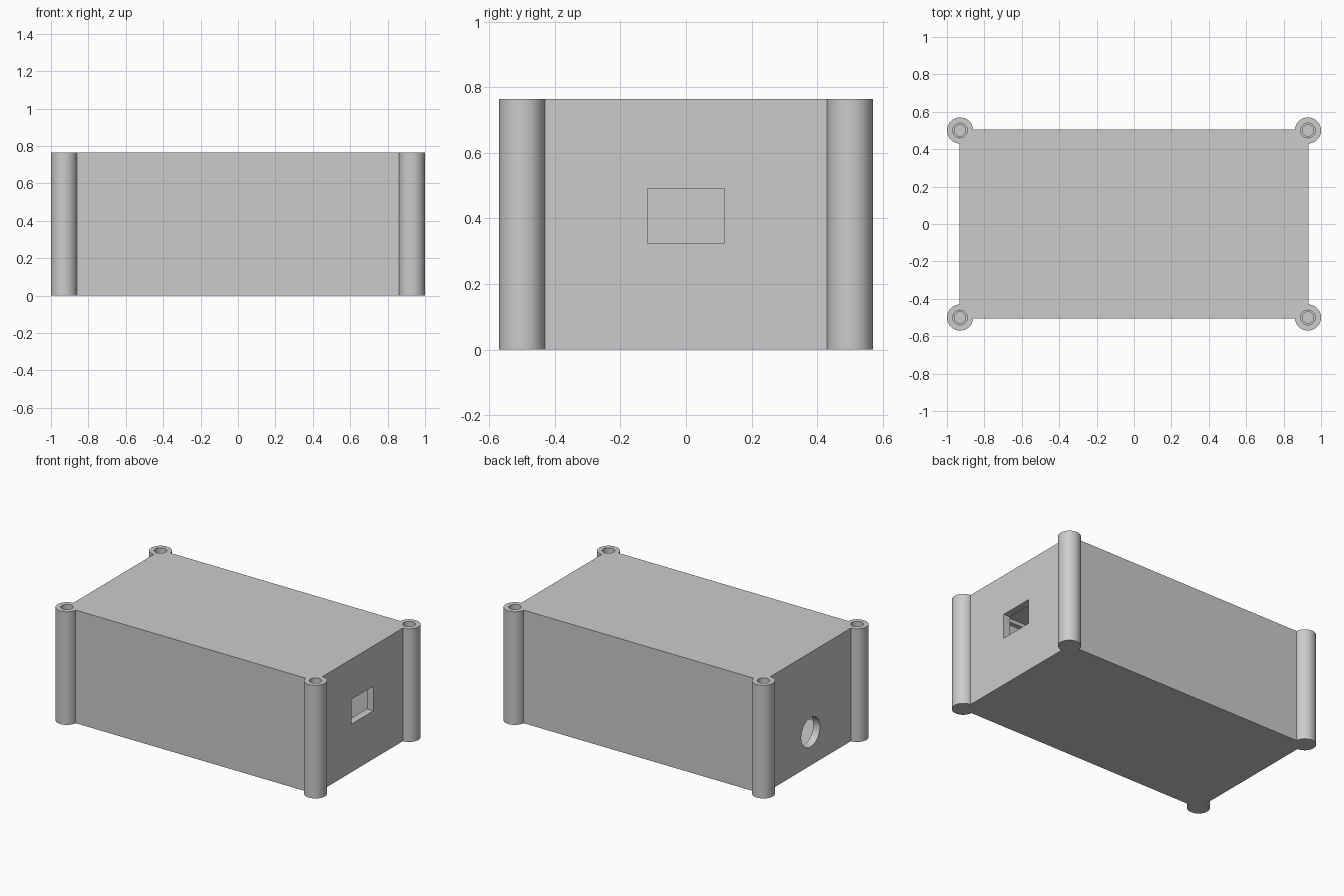
import bpy
import math

if "Cube" in bpy.data.objects:
    bpy.data.objects.remove(bpy.data.objects["Cube"])

HEIGHT = 0.765
BOX_X, BOX_Y = 0.932, 0.506      # half sizes of the case
WALL = 0.05
POST_X, POST_Y = 0.93, 0.50      # corner post centres

grey = bpy.data.materials.new("light grey")
grey.diffuse_color = (0.6, 0.6, 0.6, 1)
grey.use_nodes = True
grey.node_tree.nodes["Principled BSDF"].inputs["Base Color"].default_value = grey.diffuse_color


def block(name, x0, x1, y0, y1, z0, z1):
    bpy.ops.mesh.primitive_cube_add(
        size=1, location=((x0 + x1) / 2, (y0 + y1) / 2, (z0 + z1) / 2))
    ob = bpy.context.object
    ob.name = name
    ob.scale = (x1 - x0, y1 - y0, z1 - z0)
    bpy.ops.object.transform_apply(location=True, rotation=True, scale=True)
    return ob


def rod(name, x, y, z0, z1, radius, sides=48):
    bpy.ops.mesh.primitive_cylinder_add(
        vertices=sides, radius=radius, depth=z1 - z0, location=(x, y, (z0 + z1) / 2))
    ob = bpy.context.object
    ob.name = name
    bpy.ops.object.transform_apply(location=True, rotation=True, scale=True)
    return ob


def combine(target, tool, operation):
    mod = target.modifiers.new(operation, 'BOOLEAN')
    mod.operation = operation
    mod.solver = 'EXACT'
    mod.object = tool
    bpy.context.view_layer.objects.active = target
    bpy.ops.object.modifier_apply(modifier=mod.name)
    bpy.data.objects.remove(tool, do_unlink=True)


# Case body
case = block("case", -BOX_X, BOX_X, -BOX_Y, BOX_Y, 0, HEIGHT)

# Hollow interior, stepped in at the lid to leave a ledge
ix, iy = BOX_X - WALL, BOX_Y - WALL
combine(case, block("cavity", -ix, ix, -iy, iy, WALL, 0.69), 'DIFFERENCE')
combine(case, block("lid_recess", -ix + 0.03, ix - 0.03, -iy + 0.03, iy - 0.03,
                    0.6, 0.715), 'DIFFERENCE')

# Rectangular port on the right end
combine(case, block("port", 0.8, 1.1, -0.117, 0.117, 0.325, 0.492), 'DIFFERENCE')

# Round cable hole on the left end
bpy.ops.mesh.primitive_cylinder_add(
    vertices=48, radius=0.1, depth=0.3, location=(-0.95, 0, 0.225),
    rotation=(0, math.pi / 2, 0))
combine(case, bpy.context.object, 'DIFFERENCE')

# Corner screw posts with stepped blind holes
for sx in (-1, 1):
    for sy in (-1, 1):
        x, y = sx * POST_X, sy * POST_Y
        combine(case, rod("post", x, y, 0, HEIGHT, 0.07), 'UNION')
        combine(case, rod("lid_hole", x, y, HEIGHT - 0.06, HEIGHT + 0.1, 0.039), 'DIFFERENCE')
        combine(case, rod("screw_hole", x, y, 0.4, HEIGHT + 0.1, 0.03), 'DIFFERENCE')

case.data.materials.clear()
case.data.materials.append(grey)
for poly in case.data.polygons:
    poly.material_index = 0

bpy.ops.object.select_all(action='DESELECT')
case.select_set(True)
bpy.context.view_layer.objects.active = case
bpy.ops.object.shade_smooth_by_angle(angle=math.radians(30))
